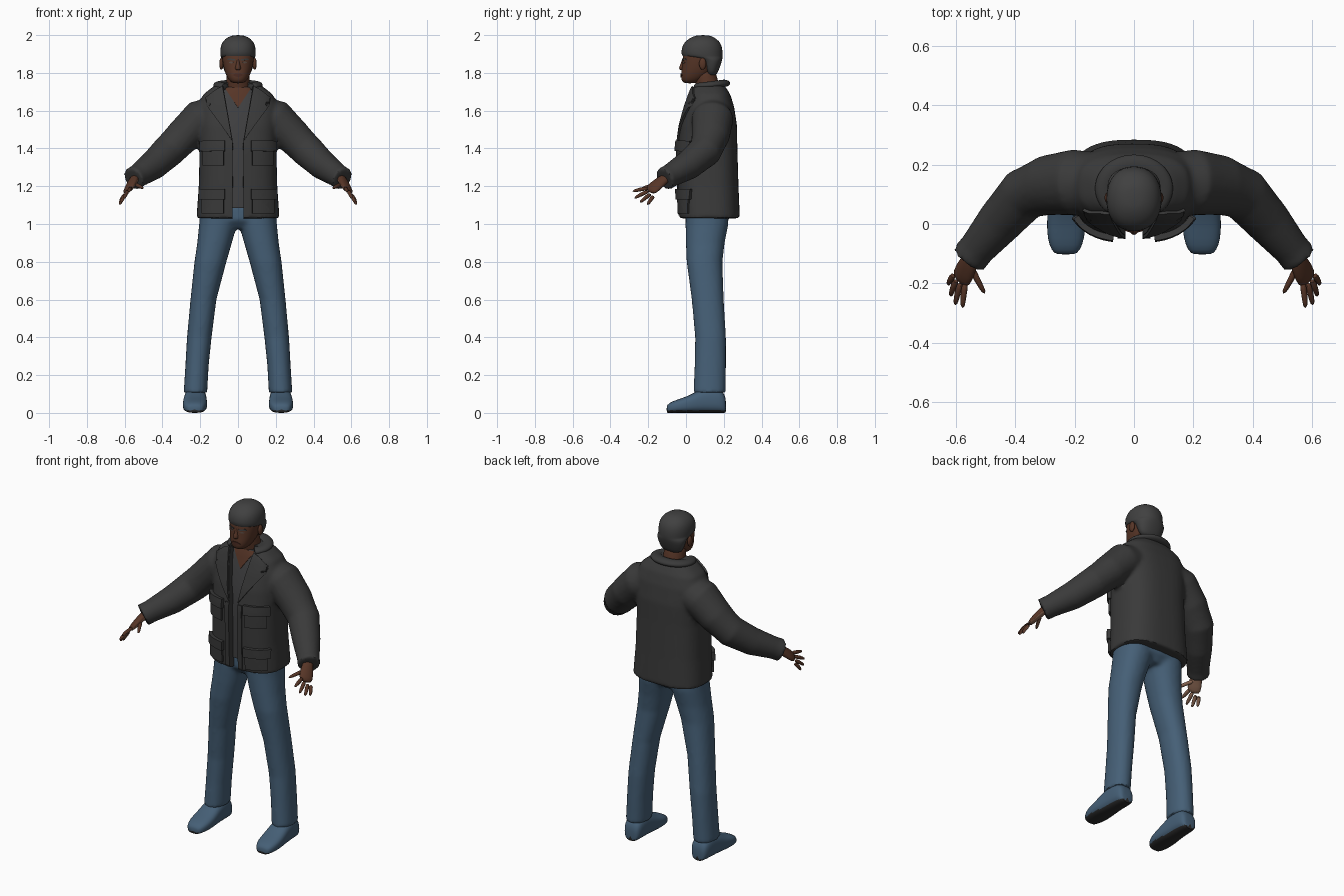
import bpy, bmesh, math
from mathutils import Vector, Matrix
from mathutils.bvhtree import BVHTree

if "Cube" in bpy.data.objects:
    bpy.data.objects.remove(bpy.data.objects["Cube"])


def material(name, r, g, b):
    m = bpy.data.materials.new(name)
    m.use_nodes = True
    m.diffuse_color = (r, g, b, 1)
    bsdf = m.node_tree.nodes["Principled BSDF"]
    bsdf.inputs["Base Color"].default_value = (r, g, b, 1)
    bsdf.inputs["Roughness"].default_value = 0.9
    return m


JACKET = material("charcoal cloth", .042, .042, .042)
SHIRT = material("grey shirt", .05, .05, .052)
SKIN = material("brown skin", .095, .036, .02)
PALM = material("light palm", .24, .125, .08)
JEANS = material("blue denim", .06, .115, .182)
SOLE = material("dark sole", .025, .025, .025)
HAIR = material("dark grey hair", .052, .052, .052)
LIPS = material("dark lips", .07, .024, .016)
EYES = material("dim eyes", .1, .07, .055)
Z, Y = Vector((0, 0, 1)), Vector((0, 1, 0))


def sweep(bm, pts, axis=None, ref=Y, e=2.0, n=20):
    """Skin elliptical rings (x, y, z, half width, half depth) along a path."""
    rings = []
    for i, (x, y, z, ra, rb) in enumerate(pts):
        a, b = pts[max(i - 1, 0)], pts[min(i + 1, len(pts) - 1)]
        t = axis or (Vector(b[:3]) - Vector(a[:3])).normalized()
        side = t.cross(ref).normalized()
        up = side.cross(t)
        ring = []
        for k in range(n):
            c, s = math.cos(math.tau * k / n), math.sin(math.tau * k / n)
            u = math.copysign(abs(c) ** (2 / e), c) * ra
            v = math.copysign(abs(s) ** (2 / e), s) * rb
            ring.append(bm.verts.new(Vector((x, y, z)) + side * u + up * v))
        rings.append(ring)
    for lo, hi in zip(rings, rings[1:]):
        for k in range(n):
            bm.faces.new((lo[k], lo[k - 1], hi[k - 1], hi[k]))
    bm.faces.new(rings[0])
    bm.faces.new(rings[-1][::-1])


def loft(bm, rows, x=0, **kw):
    """Upright form from rows of (z, front y, back y, half width)."""
    sweep(bm, [(x, (f + b) / 2, z, w, (b - f) / 2) for z, f, b, w in rows], axis=Z, **kw)


def mirror(bm):
    new = bmesh.ops.duplicate(bm, geom=bm.verts[:] + bm.edges[:] + bm.faces[:])["geom"]
    for v in new:
        if isinstance(v, bmesh.types.BMVert):
            v.co.x = -v.co.x
    bmesh.ops.reverse_faces(bm, faces=[f for f in new if isinstance(f, bmesh.types.BMFace)])


def bake(ob, angle=40):
    bpy.ops.object.select_all(action='DESELECT')
    ob.select_set(True)
    bpy.context.view_layer.objects.active = ob
    bpy.ops.object.convert(target='MESH')
    bpy.ops.object.shade_smooth_by_angle(angle=math.radians(angle))


def finish(bm, name, *mats, subsurf=0, voxel=0, solid=0, rule=None):
    bmesh.ops.recalc_face_normals(bm, faces=bm.faces[:])
    me = bpy.data.meshes.new(name)
    bm.to_mesh(me)
    bm.free()
    ob = bpy.data.objects.new(name, me)
    bpy.context.collection.objects.link(ob)
    for m in mats:
        me.materials.append(m)
    if voxel:
        r = ob.modifiers.new("fuse", 'REMESH')
        r.mode, r.voxel_size = 'VOXEL', voxel
        s = ob.modifiers.new("relax", 'SMOOTH')
        s.factor, s.iterations = .5, 5
    if solid:
        s = ob.modifiers.new("thickness", 'SOLIDIFY')
        s.thickness, s.offset = solid * 2, 0
    if subsurf:
        ob.modifiers.new("round", 'SUBSURF').levels = subsurf
    bake(ob)
    if rule:
        for p in ob.data.polygons:
            p.material_index = rule(p)
    return ob


def bvh(ob):
    return BVHTree.FromObject(ob, bpy.context.evaluated_depsgraph_get())


def plate(name, outlines, tree, mat, thick, both=True):
    """Lay front outlines of (x, z) onto a surface as thin panels."""
    bm = bmesh.new()
    for pts in outlines:
        bm.faces.new([bm.verts.new((x, 0, z)) for x, z in pts])
    bmesh.ops.triangulate(bm, faces=bm.faces[:])
    for axis, start in ((Vector((1, 0, 0)), -.2), (Z, 1.0)):
        for k in range(50):
            bmesh.ops.bisect_plane(bm, geom=bm.verts[:] + bm.edges[:] + bm.faces[:],
                                   plane_co=axis * (start + .02 * k + .001), plane_no=axis)
    for v in bm.verts:
        hit = tree.ray_cast(Vector((v.co.x, -1, v.co.z)), Y)[0]
        v.co.y = (hit or tree.find_nearest(v.co)[0]).y
    if both:
        mirror(bm)
    return finish(bm, name, mat, solid=thick)


def box(x0, x1, z0, z1):
    return [(x0, z0), (x1, z0), (x1, z1), (x0, z1)]


# Jacket: sleeves and body fused into one soft shape
bm = bmesh.new()
sweep(bm, [(.12, .14, 1.575, .10, .10), (.2, .14, 1.555, .112, .105), (.29, .13, 1.465, .102, .095),
           (.37, .10, 1.385, .09, .088), (.45, .01, 1.31, .078, .078), (.53, -.085, 1.255, .062, .062),
           (.555, -.115, 1.238, .064, .064)], ref=Z)
mirror(bm)
loft(bm, [(1.03, -.035, .285, .22), (1.2, -.042, .278, .208), (1.4, -.045, .272, .203),
          (1.52, -.03, .27, .208), (1.62, -.003, .255, .212), (1.685, .018, .235, .185),
          (1.725, .03, .21, .135), (1.75, .045, .19, .09)], e=2.7, n=40)
jacket = finish(bm, "jacket", JACKET, voxel=.011)
surface = bvh(jacket)

# Front opening of the jacket
bm = bmesh.new()
outline = [(-.028, .9), (.028, .9), (.028, 1.44), (.08, 1.74), (.08, 1.85), (-.08, 1.85), (-.08, 1.74), (-.028, 1.44)]
face = bm.faces.new([bm.verts.new((x, -.3, z)) for x, z in outline])
ext = bmesh.ops.extrude_face_region(bm, geom=[face], use_keep_orig=True)["geom"]
bmesh.ops.translate(bm, verts=[v for v in ext if isinstance(v, bmesh.types.BMVert)], vec=(0, .38, 0))
cutter = finish(bm, "opening_cutter", JACKET)
cutter.hide_render = True
cut = jacket.modifiers.new("opening", 'BOOLEAN')
cut.object, cut.operation, cut.solver = cutter, 'DIFFERENCE', 'EXACT'
bake(jacket)
bpy.data.objects.remove(cutter)

# Lapels, front bands, pockets and flaps
plate("lapels", [[(.03, 1.44), (.155, 1.615), (.13, 1.64), (.168, 1.665), (.11, 1.71), (.08, 1.725)]],
      surface, JACKET, .011)
plate("front_bands", [box(.028, .055, 1.045, 1.43)], surface, JACKET, .006)
plate("pockets", [box(.075, .18, 1.31, 1.43), box(.075, .185, 1.055, 1.17)], surface, JACKET, .012)
plate("pocket_flaps", [box(.068, .187, 1.385, 1.44), box(.068, .192, 1.13, 1.185)], surface, JACKET, .02)

# Collar
bm = bmesh.new()
arc = [math.radians(a) for a in range(-140, 141, 14)]
sweep(bm, [(math.sin(a) * .1, .12 + math.cos(a) * .082, 1.735 + .01 * math.cos(a), .034, .02) for a in arc],
      ref=Z, n=12)
finish(bm, "collar", JACKET, subsurf=1)

# Shirt with open neck
bm = bmesh.new()
loft(bm, [(1.085, -.008, .22, .16), (1.4, -.012, .22, .16), (1.52, .002, .22, .16),
          (1.62, .028, .22, .15), (1.7, .05, .2, .11), (1.725, .06, .18, .08)], e=2.6, n=32)
shirt = finish(bm, "shirt", SHIRT)
plate("open_neck_skin", [[(-.07, 1.72), (0, 1.615), (.07, 1.72)]], bvh(shirt), SKIN, .005, both=False)

# Jeans: legs and hips fused
bm = bmesh.new()
leg = [(.105, .04, .21, .2255, .0625), (.25, .045, .212, .217, .062), (.4, .048, .212, .205, .0655),
       (.6, .03, .2, .183, .069), (.8, .003, .193, .146, .085), (.9, -.001, .205, .124, .092),
       (1.0, -.003, .225, .105, .101), (1.09, -.003, .225, .1, .1)]
sweep(bm, [(cx, (f + b) / 2, z, w, (b - f) / 2) for z, f, b, cx, w in leg], axis=Z, e=2.2)
mirror(bm)
loft(bm, [(.975, .04, .19, .1), (1.02, .0, .228, .19), (1.1, .0, .228, .19)], e=2.4)
finish(bm, "jeans", JEANS, voxel=.011)

# Shoes
bm = bmesh.new()
shoe = [(-.103, .035, .03), (-.092, .052, .047), (-.05, .07, .063), (.01, .088, .066), (.06, .118, .062),
        (.12, .14, .058), (.18, .13, .056), (.205, .1, .045), (.212, .06, .03)]
sweep(bm, [(.227 - .05 * (y - .05) * .4, y, h / 2, w, h / 2) for y, h, w in shoe], axis=Y, ref=Z, e=2.7, n=24)
mirror(bm)
finish(bm, "shoes", JEANS, SOLE, subsurf=1, rule=lambda p: int(p.center.z < .014))

# Hands with fingers, lighter on the palm side
BACK = Vector((.61, -.17, .75)).normalized()
bm = bmesh.new()
sweep(bm, [(.54, -.09, 1.25, .028, .024), (.552, -.125, 1.232, .033, .023), (.57, -.16, 1.202, .042, .02),
           (.588, -.198, 1.168, .04, .014)], ref=BACK, n=12)
fingers = [((.567, -.195, 1.19), (.577, -.285, 1.172)), ((.583, -.195, 1.175), (.602, -.275, 1.135)),
           ((.597, -.185, 1.16), (.618, -.245, 1.112)), ((.606, -.17, 1.15), (.626, -.205, 1.1)),
           ((.55, -.14, 1.212), (.5, -.237, 1.188))]
for base, tip in fingers:
    a, b = Vector(base), Vector(tip)
    mid = a.lerp(b, .5) + BACK * .004
    sweep(bm, [(*a, .013, .012), (*mid, .012, .011), (*b, .008, .008)], ref=BACK, n=8)
mirror(bm)


def palm_side(p):
    n = p.normal.copy()
    n.x *= math.copysign(1, p.center.x)
    return int(n.dot(BACK) < -.45)


finish(bm, "hands", SKIN, PALM, subsurf=1, rule=palm_side)

# Head, neck, nose and ears
bm = bmesh.new()
for x in (-.088, .088):
    bmesh.ops.create_uvsphere(bm, u_segments=12, v_segments=8, radius=1, matrix=Matrix.Translation(
        (x, .088, 1.848)) @ Matrix.Diagonal((.012, .02, .032, 1)))
loft(bm, [(1.66, .06, .19, .075), (1.72, .055, .18, .066), (1.78, .04, .165, .06), (1.83, .03, .15, .06)])
loft(bm, [(1.882, -.02, .02, .008), (1.85, -.028, .02, .011), (1.825, -.042, .01, .019),
          (1.812, -.032, .01, .015)], n=10)
loft(bm, [(1.744, -.012, .05, .03), (1.762, -.026, .09, .05), (1.795, -.027, .135, .067),
          (1.83, -.021, .155, .077), (1.87, -.019, .17, .084), (1.92, -.015, .175, .086),
          (1.96, .01, .165, .075), (1.985, .05, .13, .04)], e=2.25, n=28)
head = finish(bm, "head", SKIN, subsurf=1)
face_tree = bvh(head)
plate("eyebrows", [[(.016, 1.866), (.058, 1.868), (.05, 1.877), (.016, 1.873)]], face_tree, HAIR, .004)
plate("eyes", [[(.02, 1.854), (.035, 1.85), (.05, 1.855), (.035, 1.861)]], face_tree, EYES, .002)
plate("mouth", [[(-.03, 1.788), (0, 1.777), (.03, 1.788), (.012, 1.797), (-.012, 1.797)]],
      face_tree, LIPS, .004, both=False)

# Hair: low at the nape, fringe over the forehead
bm = bmesh.new()
loft(bm, [(1.782, .115, .158, .055), (1.81, .1, .172, .074), (1.85, .085, .187, .086), (1.875, .07, .193, .09),
          (1.884, -.015, .194, .091), (1.895, -.026, .195, .094), (1.935, -.024, .193, .094),
          (1.968, -.005, .178, .082), (1.99, .03, .148, .054), (2.0, .06, .12, .024)], e=2.2, n=28)
finish(bm, "hair", HAIR, subsurf=1)
